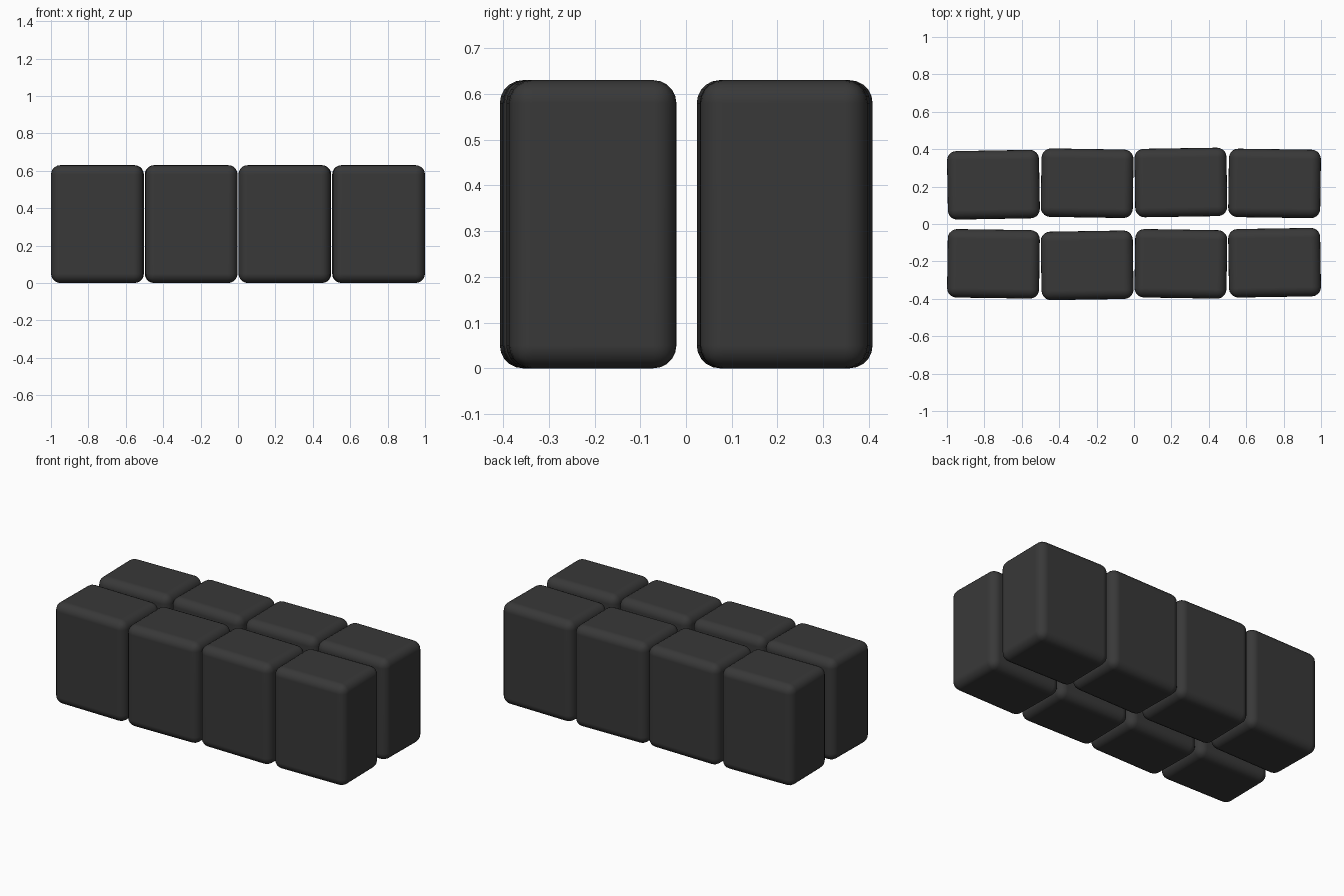
import bpy, math

if "Cube" in bpy.data.objects:
    bpy.data.objects.remove(bpy.data.objects["Cube"])

W, D, H, R = 0.492, 0.366, 0.63, 0.05

mat = bpy.data.materials.new("dark_grey")
mat.diffuse_color = (0.04, 0.04, 0.04, 1)
mat.use_nodes = True
mat.node_tree.nodes["Principled BSDF"].inputs["Base Color"].default_value = mat.diffuse_color


def rounded_block(name, x, y, degrees):
    bpy.ops.mesh.primitive_cube_add(size=1, location=(x, y, H / 2))
    ob = bpy.context.object
    ob.name = name
    ob.scale = (W, D, H)
    bpy.ops.object.transform_apply(location=False, rotation=False, scale=True)
    ob.rotation_euler.z = math.radians(degrees)
    bevel = ob.modifiers.new("rounding", 'BEVEL')
    bevel.width = R
    bevel.segments = 5
    bpy.ops.object.shade_smooth()
    ob.modifiers.new("flat_faces", 'WEIGHTED_NORMAL')
    ob.data.materials.append(mat)


# Two rows of four blocks, each turned very slightly: (y, degrees)
rows = {
    "front_block": [(-0.213, -0.8), (-0.221, 0.9), (-0.213, -0.9), (-0.207, 0.9)],
    "back_block": [(0.210, 1.0), (0.218, -0.9), (0.222, 0.9), (0.217, -0.8)],
}
for name, blocks in rows.items():
    for i, (y, turn) in enumerate(blocks):
        rounded_block(f"{name}_{i + 1}", (i - 1.5) * 0.501, y, turn)
